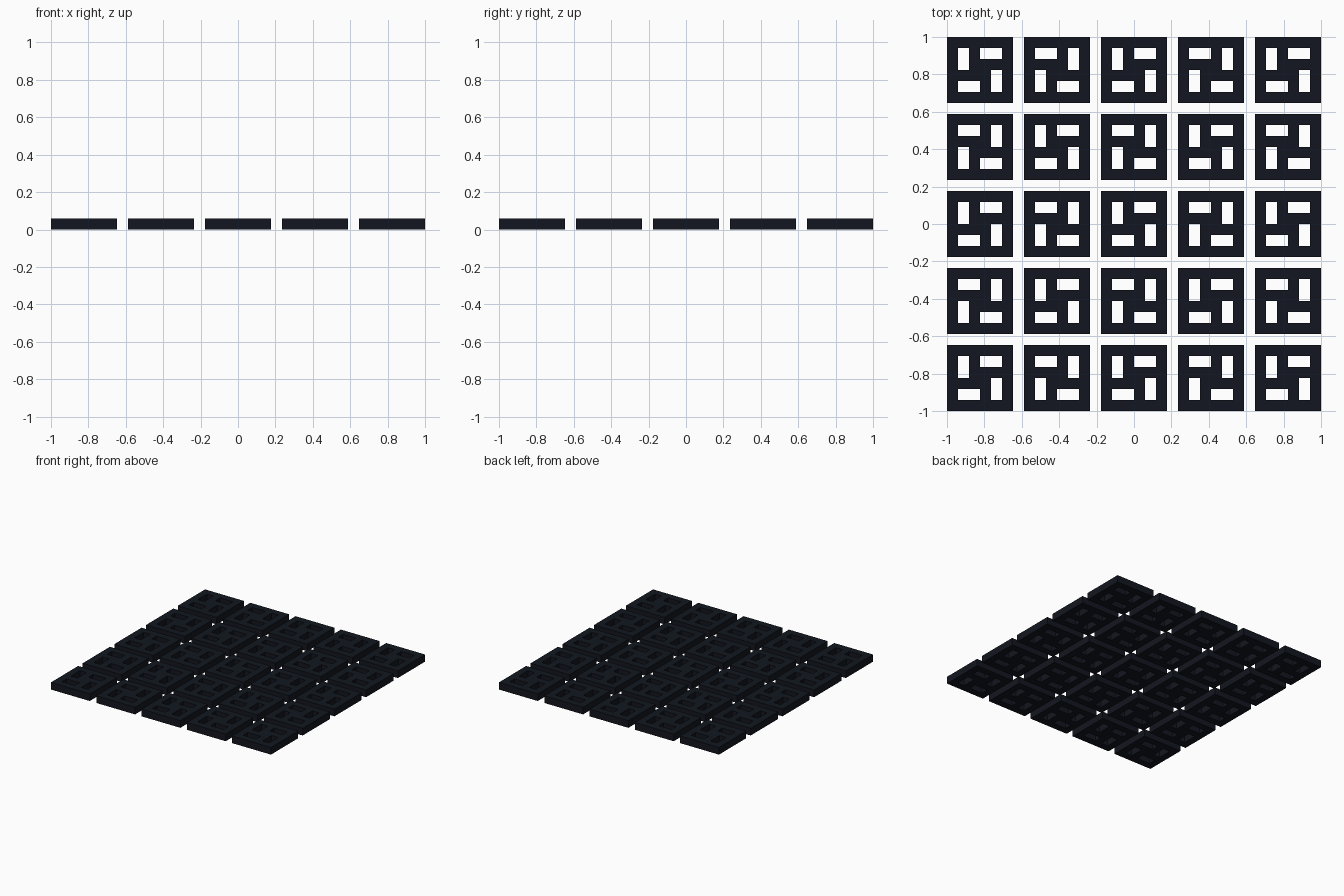
import bpy, bmesh

if "Cube" in bpy.data.objects:
    bpy.data.objects.remove(bpy.data.objects["Cube"])

U = 2 / 34          # module: tile = 6 units, gap = 1 unit, height = 1 unit
N = 5

ink = bpy.data.materials.new("dark_ink")
ink.diffuse_color = (0.006, 0.008, 0.014, 1)
ink.use_nodes = True
ink.node_tree.nodes["Principled BSDF"].inputs["Base Color"].default_value = ink.diffuse_color

# Pinwheel tile plan, top row first; '.' is a through opening
PLAN = ["######",
        "#.#..#",
        "#.####",
        "####.#",
        "#..#.#",
        "######"]


def tile_mesh(name, rows):
    bm = bmesh.new()
    grid = [[bm.verts.new(((i - 3) * U, (3 - j) * U, 0)) for i in range(7)]
            for j in range(7)]
    for j, row in enumerate(rows):
        for i, c in enumerate(row):
            if c == "#":
                bm.faces.new((grid[j][i], grid[j][i + 1],
                              grid[j + 1][i + 1], grid[j + 1][i]))
    # Thicken the plan into a closed slab
    ext = bmesh.ops.extrude_face_region(bm, geom=bm.faces[:], use_keep_orig=True)
    top = [g for g in ext["geom"] if isinstance(g, bmesh.types.BMVert)]
    bmesh.ops.translate(bm, verts=top, vec=(0, 0, U))
    bmesh.ops.recalc_face_normals(bm, faces=bm.faces[:])
    me = bpy.data.meshes.new(name)
    bm.to_mesh(me)
    bm.free()
    me.materials.append(ink)
    return me


plain = tile_mesh("pinwheel_tile", PLAN)
mirrored = tile_mesh("mirrored_pinwheel_tile", [r[::-1] for r in PLAN])

# Checkerboard of plain and mirrored tiles
for r in range(N):
    for c in range(N):
        ob = bpy.data.objects.new(f"tile_row{r + 1}_column{c + 1}",
                                  mirrored if (r + c) % 2 else plain)
        ob.location = ((c - 2) * 7 * U, (r - 2) * 7 * U, 0)
        bpy.context.collection.objects.link(ob)
